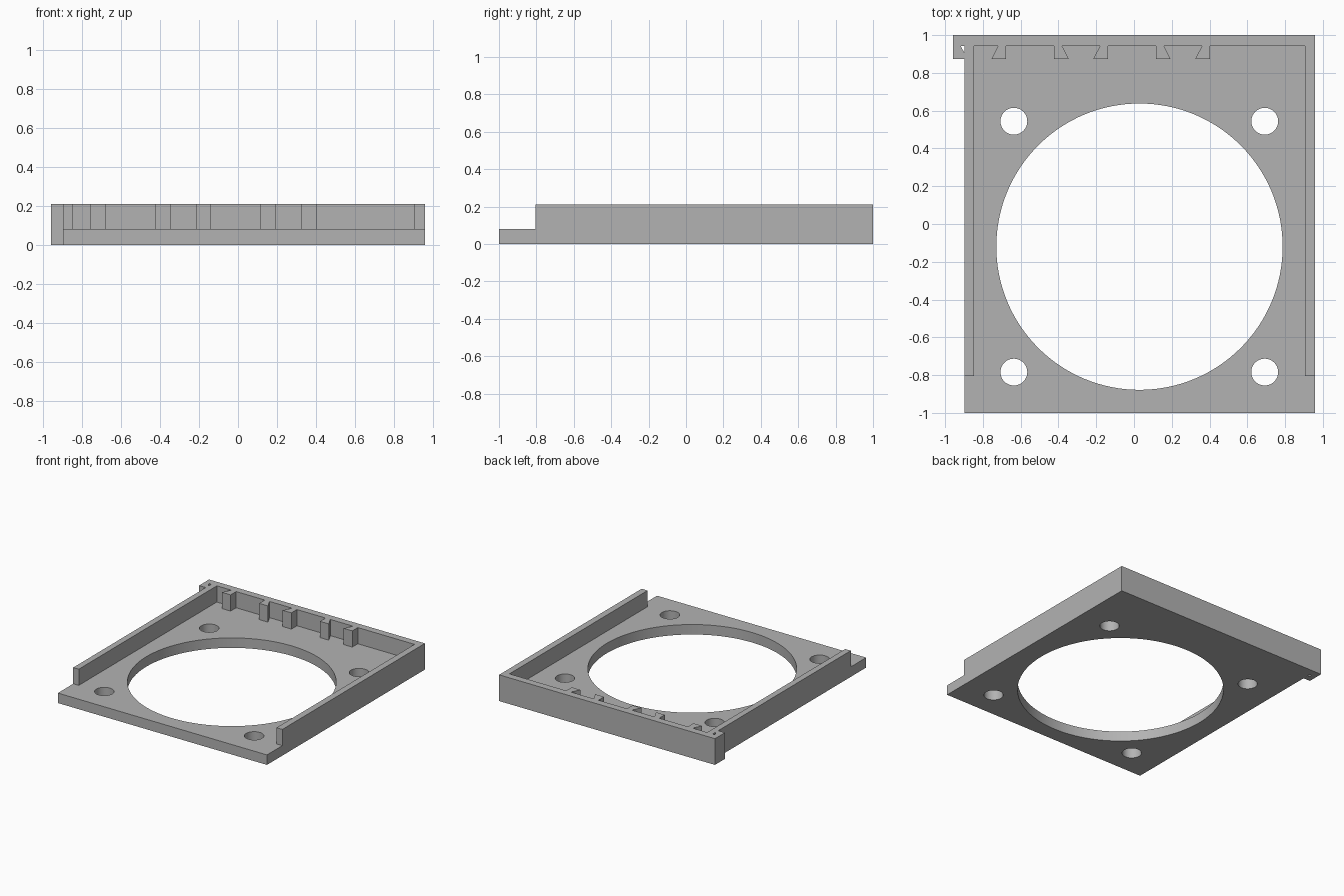
import bpy, bmesh, math

if "Cube" in bpy.data.objects:
    bpy.data.objects.remove(bpy.data.objects["Cube"])

grey = bpy.data.materials.new("plain grey")
grey.diffuse_color = (0.45, 0.45, 0.45, 1)
grey.use_nodes = True
grey.node_tree.nodes["Principled BSDF"].inputs["Base Color"].default_value = grey.diffuse_color

HEIGHT, FLOOR = 0.21, 0.08
LEFT, RIGHT = -0.897, 0.957
TAB, TOOTH_Y, WALL_Y, STEP_Y = -0.957, 0.873, 0.943, -0.805


def prism(name, outline, z0, z1):
    """Extrude a closed xy outline from z0 to z1."""
    bm = bmesh.new()
    face = bm.faces.new([bm.verts.new((x, y, z0)) for x, y in outline])
    ext = bmesh.ops.extrude_face_region(bm, geom=[face])
    top = [v for v in ext["geom"] if isinstance(v, bmesh.types.BMVert)]
    bmesh.ops.translate(bm, verts=top, vec=(0, 0, z1 - z0))
    bmesh.ops.recalc_face_normals(bm, faces=bm.faces)
    mesh = bpy.data.meshes.new(name)
    bm.to_mesh(mesh)
    bm.free()
    mesh.materials.append(grey)
    obj = bpy.data.objects.new(name, mesh)
    bpy.context.collection.objects.link(obj)
    return obj


def circle(cx, cy, r, n):
    return [(cx + r * math.cos(math.tau * i / n), cy + r * math.sin(math.tau * i / n))
            for i in range(n)]


# Full-height block with the corner tab at the back left
frame = prism("fan_frame", [(LEFT, -1), (RIGHT, -1), (RIGHT, 1), (TAB, 1),
                            (TAB, TOOTH_Y), (LEFT, TOOTH_Y)], 0, HEIGHT)

# Pocket outline: open front step, side walls, back wall with dovetail teeth
# Each tooth: straight edge x, and direction in which it flares
teeth = [(-0.677, -1), (-0.423, 1), (-0.138, -1), (0.116, 1), (0.402, -1)]
pocket = [(1.2, -1.2), (1.2, STEP_Y), (0.905, STEP_Y), (0.905, WALL_Y)]
for x, d in reversed(teeth):
    tooth = [(x, WALL_Y), (x, TOOTH_Y), (x + d * 0.078, TOOTH_Y), (x + d * 0.042, WALL_Y)]
    pocket += tooth if d < 0 else tooth[::-1]
pocket += [(-0.848, WALL_Y), (-0.848, STEP_Y), (-1.2, STEP_Y), (-1.2, -1.2)]
cutters = [prism("pocket_cutter", pocket, FLOOR, 0.5)]

# Large opening, four screw holes and the small gap beside the tab
cutters.append(prism("opening_cutter", circle(0.029, -0.12, 0.758, 128), -0.2, 0.4))
for x in (-0.636, 0.692):
    for y in (-0.784, 0.544):
        cutters.append(prism("screw_hole_cutter", circle(x, y, 0.071, 48), -0.2, 0.4))
cutters.append(prism("tab_gap_cutter", [(-0.918, WALL_Y), (LEFT, WALL_Y), (LEFT, 0.905)],
                     -0.2, 0.4))

for c in cutters:
    mod = frame.modifiers.new(c.name, "BOOLEAN")
    mod.operation, mod.solver, mod.object = "DIFFERENCE", "EXACT", c

# Apply the cuts, remove the cutters, smooth the round holes
bpy.context.view_layer.objects.active = frame
frame.select_set(True)
for mod in list(frame.modifiers):
    bpy.ops.object.modifier_apply(modifier=mod.name)
for c in cutters:
    bpy.data.objects.remove(c)
bpy.ops.object.shade_smooth_by_angle(angle=math.radians(30))
